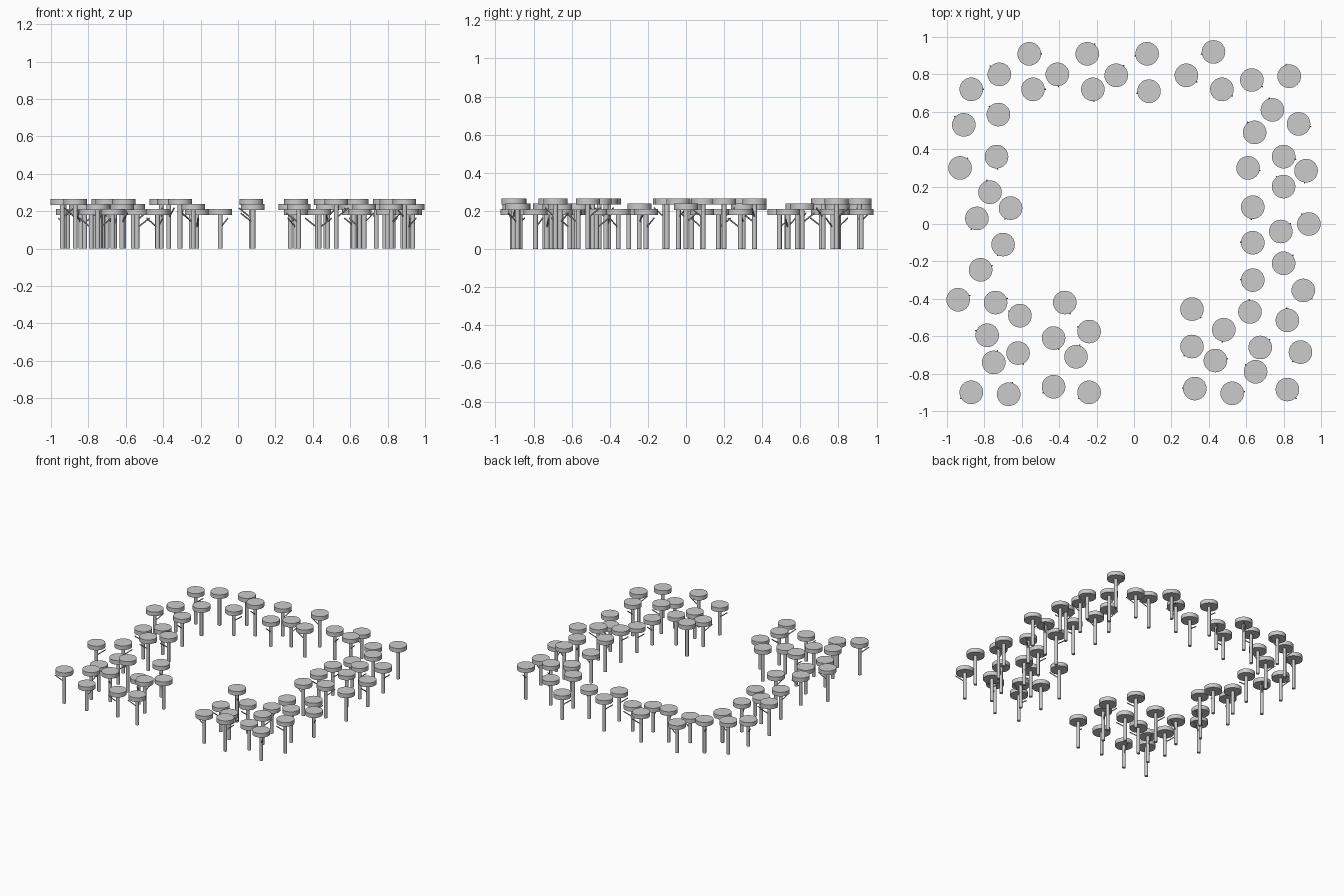
import bpy, bmesh, math
from mathutils import Matrix, Vector

if "Cube" in bpy.data.objects:
    bpy.data.objects.remove(bpy.data.objects["Cube"])

# Ground positions of the trees, grouped by overall tree height
TALL = [(-.87, .72), (-.72, .80), (-.41, .80), (-.93, .30), (.07, .91), (.47, .72),
        (.83, .79), (-.70, -.11), (-.94, -.405), (-.61, -.49), (-.37, -.42),
        (-.31, -.71), (-.87, -.90), (.80, .36), (.80, .20), (.635, .09),
        (.785, -.04), (.635, -.10), (.31, -.455), (.82, -.515), (.89, -.685),
        (.525, -.905)]
MEDIUM = [(-.56, .91), (-.725, .585), (-.735, .36), (-.25, .91), (.08, .71), (.28, .795),
          (.74, .61), (-.84, .03), (-.82, -.245), (-.24, -.575), (-.62, -.69),
          (-.75, -.74), (-.24, -.90), (.61, .30), (.935, 0), (.48, -.565),
          (.675, -.66), (.325, -.88), (.82, -.885)]
SHORT = [(-.54, .72), (-.91, .53), (-.22, .72), (-.095, .795), (.425, .92), (.63, .77),
         (-.77, .17), (-.66, .085), (-.74, -.42), (-.785, -.595), (-.43, -.61),
         (-.67, -.91), (-.43, -.87), (.88, .535), (.645, .49), (.92, .285),
         (.80, -.21), (.635, -.30), (.905, -.355), (.62, -.47), (.31, -.655),
         (.435, -.73), (.65, -.79)]

CANOPY_R, CANOPY_H = .063, .032
TRUNK_R, BRANCH_R = .0125, .004


def add_rod(bm, start, end, radius, sides):
    """Capped cylinder between two points."""
    start, end = Vector(start), Vector(end)
    axis = end - start
    turn = axis.to_track_quat('Z', 'Y').to_matrix().to_4x4()
    bmesh.ops.create_cone(bm, cap_ends=True, segments=sides, radius1=radius,
                          radius2=radius, depth=axis.length,
                          matrix=Matrix.Translation((start + end) / 2) @ turn)


def finish(bm, name):
    mesh = bpy.data.meshes.new(name)
    bm.to_mesh(mesh)
    bm.free()
    obj = bpy.data.objects.new(name, mesh)
    bpy.context.collection.objects.link(obj)
    bpy.ops.object.select_all(action='DESELECT')
    obj.select_set(True)
    bpy.context.view_layer.objects.active = obj
    bpy.ops.object.shade_smooth_by_angle(angle=math.radians(35))


for size, top, spots in (("tall", .265, TALL), ("medium", .238, MEDIUM), ("short", .211, SHORT)):
    trunks, canopies, branches = bmesh.new(), bmesh.new(), bmesh.new()
    for i, (x, y) in enumerate(spots):
        # upright trunk and flat round canopy
        add_rod(trunks, (x, y, 0), (x, y, top - CANOPY_H + .004), TRUNK_R, 12)
        add_rod(canopies, (x, y, top - CANOPY_H), (x, y, top), CANOPY_R, 32)
        # thin side branch rising to the canopy rim
        a = i * 2.4
        add_rod(branches, (x, y, top - .10),
                (x + .067 * math.cos(a), y + .067 * math.sin(a), top - .048), BRANCH_R, 6)
    finish(trunks, size + "_tree_trunks")
    finish(canopies, size + "_tree_canopies")
    finish(branches, size + "_tree_branches")
